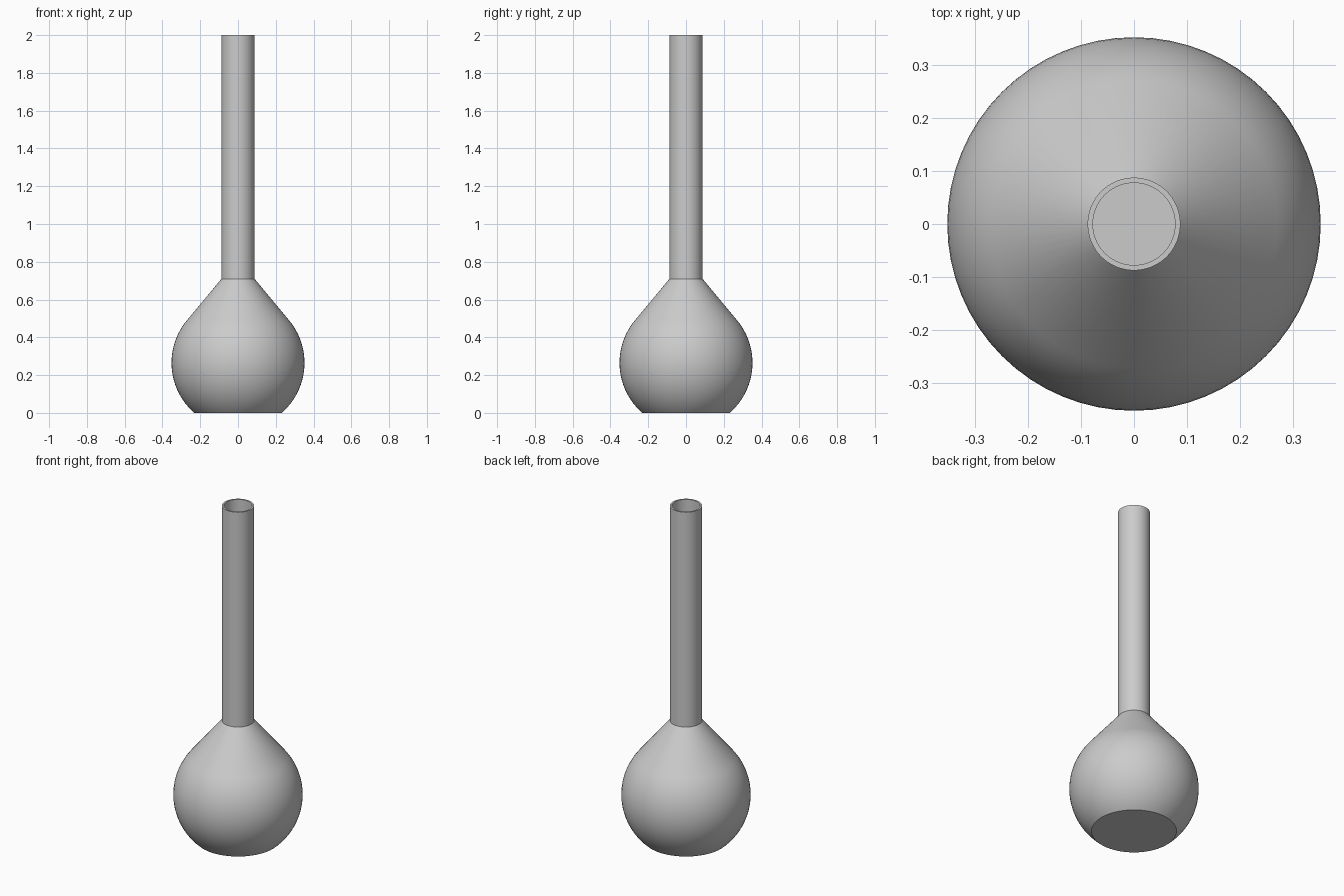
import bpy, bmesh
from math import sin, cos, atan2, acos, asin, hypot, pi

cube = bpy.data.objects.get("Cube")
if cube:
    bpy.data.objects.remove(cube)

SEGMENTS = 64
WALL = 0.01
BULB_R, BULB_Z = 0.352, 0.265
NECK_R, NECK_Z, TOP_Z = 0.0875, 0.71, 2.0

glass = bpy.data.materials.new("light grey")
glass.use_nodes = True
grey = (0.6, 0.6, 0.6, 1)
glass.diffuse_color = grey
glass.node_tree.nodes["Principled BSDF"].inputs["Base Color"].default_value = grey


def flask_profile(bulb_r, neck_r, floor_z):
    """Floor centre, round bulb, tangent shoulder cone, neck up to the lip."""
    rise = NECK_Z - BULB_Z
    start = asin((floor_z - BULB_Z) / bulb_r)
    end = atan2(rise, neck_r) - acos(bulb_r / hypot(neck_r, rise))
    steps = 24
    angles = [start + (end - start) * i / steps for i in range(steps + 1)]
    bulb = [(bulb_r * cos(a), BULB_Z + bulb_r * sin(a)) for a in angles]
    return [(0, floor_z)] + bulb + [(neck_r, NECK_Z), (neck_r, TOP_Z)]


# Closed wall: outer skin up to the lip, then the inner skin back down
outer = flask_profile(BULB_R, NECK_R, 0)
inner = flask_profile(BULB_R - WALL, NECK_R - WALL, WALL)
profile = outer + inner[::-1]

bm = bmesh.new()
verts = [bm.verts.new((r, 0, z)) for r, z in profile]
edges = [bm.edges.new(pair) for pair in zip(verts, verts[1:])]
bmesh.ops.spin(bm, geom=verts + edges, cent=(0, 0, 0), axis=(0, 0, 1),
               angle=2 * pi, steps=SEGMENTS, use_merge=True)
bmesh.ops.remove_doubles(bm, verts=bm.verts, dist=0.0001)
bmesh.ops.recalc_face_normals(bm, faces=bm.faces)
mesh = bpy.data.meshes.new("flask")
bm.to_mesh(mesh)
bm.free()

flask = bpy.data.objects.new("flask", mesh)
mesh.materials.append(glass)
bpy.context.collection.objects.link(flask)
bpy.ops.object.select_all(action="DESELECT")
flask.select_set(True)
bpy.context.view_layer.objects.active = flask
bpy.ops.object.shade_smooth_by_angle(angle=pi / 6)
